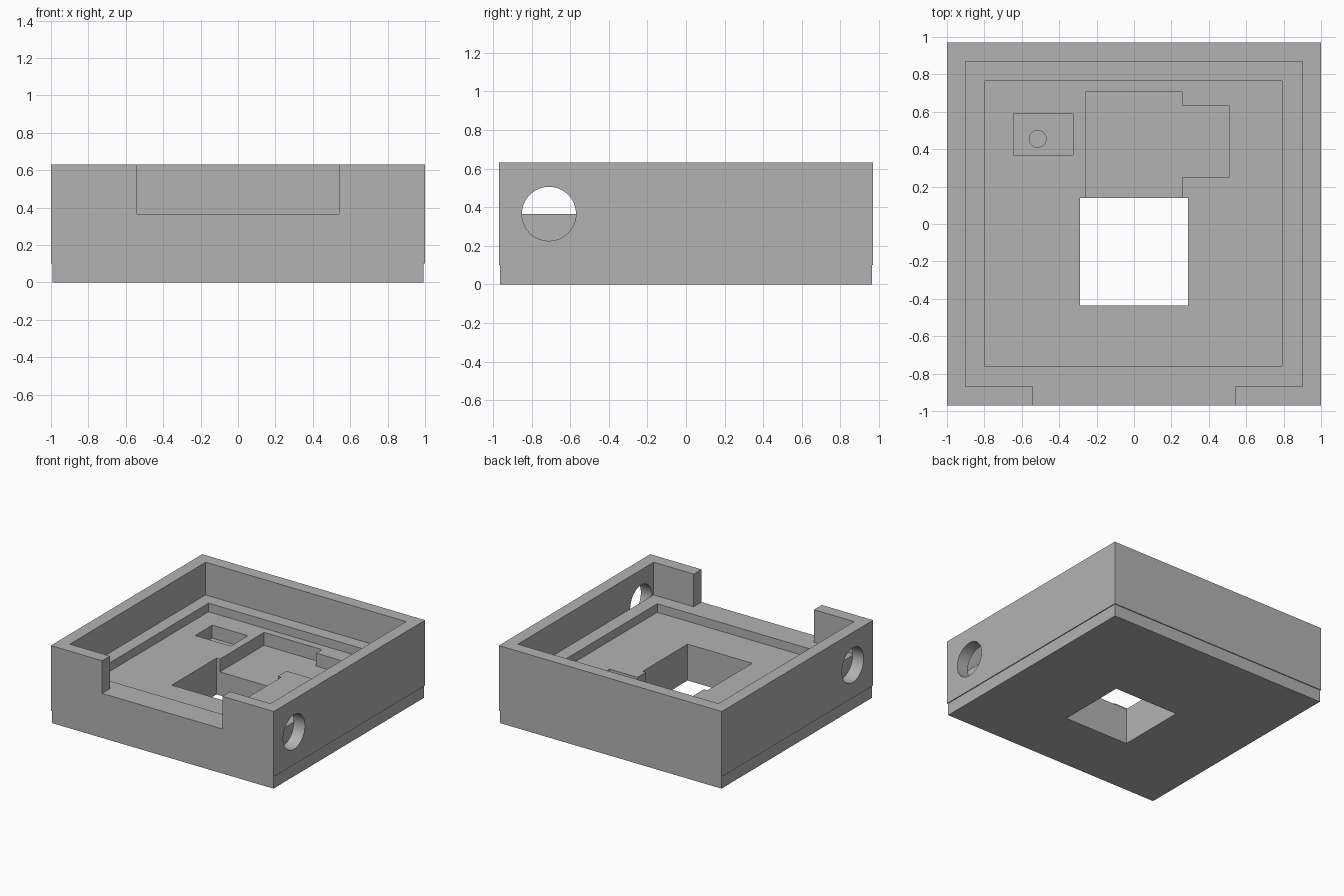
import bpy
import math

cube = bpy.data.objects.get("Cube")
if cube:
    bpy.data.objects.remove(cube, do_unlink=True)

grey = bpy.data.materials.new("plain grey")
grey.use_nodes = True
COLOUR = (0.45, 0.45, 0.45, 1)
grey.diffuse_color = COLOUR
grey.node_tree.nodes["Principled BSDF"].inputs["Base Color"].default_value = COLOUR

# Heights of the stepped levels
TOP, LEDGE, FLOOR, POCKET, SEAM = 0.63, 0.365, 0.295, 0.19, 0.1
ABOVE = TOP + 0.1


def block(name, x, y, z):
    """Box spanning the given (low, high) pairs."""
    spans = (x, y, z)
    bpy.ops.mesh.primitive_cube_add(size=1, location=[(a + b) / 2 for a, b in spans])
    ob = bpy.context.object
    ob.name = name
    ob.scale = [b - a for a, b in spans]
    bpy.ops.object.transform_apply(location=True, rotation=True, scale=True)
    ob.data.materials.append(grey)
    return ob


def rod(name, radius, depth, location, turn=0):
    bpy.ops.mesh.primitive_cylinder_add(vertices=48, radius=radius, depth=depth,
                                        location=location, rotation=(0, turn, 0))
    ob = bpy.context.object
    ob.name = name
    bpy.ops.object.transform_apply(location=True, rotation=True, scale=True)
    ob.data.materials.append(grey)
    return ob


def carve(target, cutters):
    """Subtract each cutter in turn and discard it."""
    for cutter in cutters:
        cutter.hide_render = True
        mod = target.modifiers.new("cut", "BOOLEAN")
        mod.operation = "DIFFERENCE"
        mod.solver = "EXACT"
        mod.object = cutter
        bpy.ops.object.select_all(action="DESELECT")
        target.select_set(True)
        bpy.context.view_layer.objects.active = target
        bpy.ops.object.modifier_apply(modifier=mod.name)
        bpy.data.objects.remove(cutter, do_unlink=True)


def window():
    return block("window_cutter", (-0.29, 0.29), (-0.435, 0.14), (-0.1, ABOVE))


# Upper housing with stepped cavity, pockets and openings
housing = block("housing", (-1, 1), (-0.97, 0.97), (SEAM, TOP))
carve(housing, [
    block("cavity_cutter", (-0.9, 0.9), (-0.87, 0.87), (LEDGE, ABOVE)),
    block("front_notch_cutter", (-0.54, 0.54), (-1.1, -0.8), (LEDGE, ABOVE)),
    block("recess_cutter", (-0.8, 0.79), (-0.76, 0.765), (FLOOR, ABOVE)),
    block("main_pocket_cutter", (-0.26, 0.26), (0.05, 0.705), (POCKET, ABOVE)),
    block("side_pocket_cutter", (0.2, 0.51), (0.25, 0.63), (POCKET, ABOVE)),
    block("small_pocket_cutter", (-0.645, -0.325), (0.37, 0.59), (POCKET, ABOVE)),
    window(),
    rod("peg_hole_cutter", 0.045, 0.3, (-0.515, 0.455, SEAM)),
])
# Round port through each side wall
carve(housing, [rod("port_cutter", 0.14, 0.2, (side, -0.71, LEDGE), math.pi / 2)
                for side in (-1, 1)])
bpy.ops.object.shade_smooth_by_angle(angle=math.radians(30))

# Slightly smaller base plate
base = block("base_plate", (-0.993, 0.993), (-0.963, 0.963), (0, SEAM))
carve(base, [window()])
